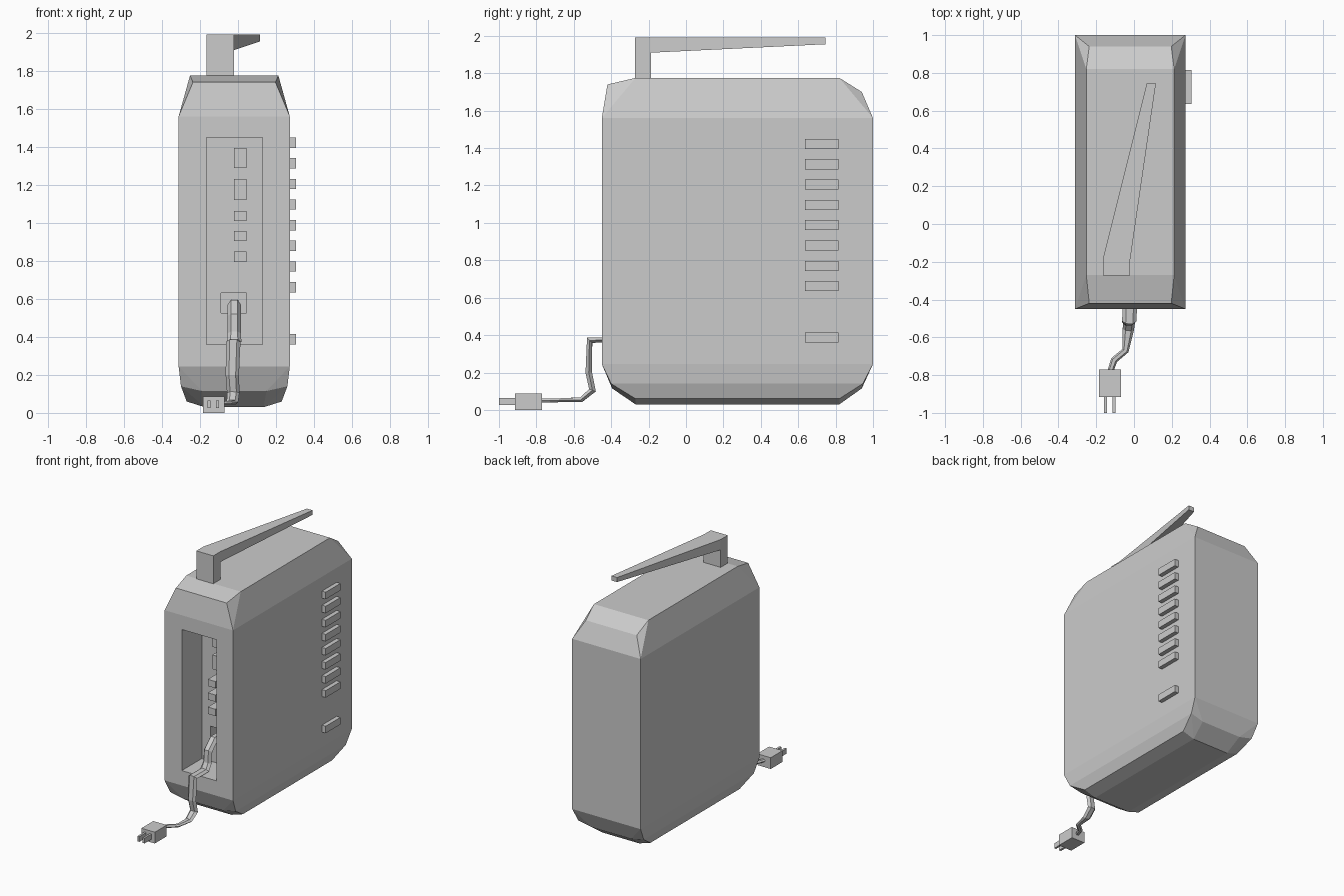
import bpy, bmesh, math
from mathutils import Vector

if "Cube" in bpy.data.objects:
    bpy.data.objects.remove(bpy.data.objects["Cube"])

grey = bpy.data.materials.new("light_grey")
grey.diffuse_color = (0.6, 0.6, 0.6, 1)
grey.use_nodes = True
grey.node_tree.nodes["Principled BSDF"].inputs["Base Color"].default_value = grey.diffuse_color


def finish(name, bm):
    bmesh.ops.recalc_face_normals(bm, faces=bm.faces)
    me = bpy.data.meshes.new(name)
    bm.to_mesh(me)
    bm.free()
    me.materials.append(grey)
    ob = bpy.data.objects.new(name, me)
    bpy.context.collection.objects.link(ob)
    return ob


def box(name, x0, x1, y0, y1, z0, z1):
    bm = bmesh.new()
    bmesh.ops.create_cube(bm, size=1)
    for v in bm.verts:
        v.co = ((x0 + x1) / 2 + v.co.x * (x1 - x0),
                (y0 + y1) / 2 + v.co.y * (y1 - y0),
                (z0 + z1) / 2 + v.co.z * (z1 - z0))
    return finish(name, bm)


def ring(bm, pts):
    return [bm.verts.new(p) for p in pts]


def loft(name, sections):
    bm = bmesh.new()
    rings = [ring(bm, s) for s in sections]
    n = len(rings[0])
    for a, b in zip(rings, rings[1:]):
        for i in range(n):
            bm.faces.new((a[i], a[(i + 1) % n], b[(i + 1) % n], b[i]))
    bm.faces.new(rings[0])
    bm.faces.new(rings[-1])
    return finish(name, bm)


# Body: hull of chamfered edge lines, each (x half width, y, z) about x = CX
CX = -0.02
edges = [(0.2925, -0.45, 0.245), (0.2925, 1.0, 0.245),
         (0.2925, -0.45, 1.56), (0.2925, 1.0, 1.56),
         (0.2325, -0.27, 1.775), (0.2325, 0.82, 1.775),
         (0.217, -0.42, 1.74), (0.217, 0.94, 1.70),
         (0.28, -0.40, 0.14), (0.28, 0.945, 0.14),
         (0.17, -0.395, 0.115), (0.17, 0.94, 0.115),
         (0.25, -0.27, 0.06), (0.25, 0.82, 0.06),
         (0.155, -0.27, 0.03), (0.155, 0.82, 0.03)]
bm = bmesh.new()
for w, y, z in edges:
    for s in (-1, 1):
        bm.verts.new((CX + s * w, y, z))
bmesh.ops.convex_hull(bm, input=bm.verts)
bmesh.ops.dissolve_limit(bm, angle_limit=0.01, verts=bm.verts, edges=bm.edges)
body = finish("body", bm)

# Front recess and cord socket
cutters = [box("recess_cutter", -0.165, 0.13, -0.6, -0.206, 0.36, 1.45),
           box("socket_cutter", -0.09, 0.045, -0.5, -0.13, 0.525, 0.63)]
for c in cutters:
    m = body.modifiers.new(c.name, 'BOOLEAN')
    m.operation = 'DIFFERENCE'
    m.solver = 'EXACT'
    m.object = c
    c.hide_render = True
    c.hide_viewport = True
    c.display_type = 'WIRE'

# Buttons inside the recess
for z0, z1, y in ((1.29, 1.395, -0.28), (1.12, 1.23, -0.285), (1.01, 1.062, -0.34),
                  (0.905, 0.958, -0.34), (0.795, 0.848, -0.34)):
    box("recess_button", -0.02, 0.045, y, -0.2, z0, z1)

# Ribs on the right side
for z in [1.395 - 0.1086 * i for i in range(8)] + [0.36]:
    box("side_rib", 0.265, 0.305, 0.635, 0.815, z, z + 0.054)

# Handle: post plus tapering angled arm
box("handle_post", -0.165, -0.02, -0.273, -0.187, 1.76, 1.99)


def arm_section(x0, x1, y, z0):
    return [(x0, y, z0), (x1, y, z0), (x1, y, 1.99), (x0, y, 1.99)]


loft("handle_arm", [arm_section(-0.165, -0.02, -0.187, 1.91),
                    arm_section(0.068, 0.116, 0.745, 1.955)])

# Cord: six-sided tube along a path of (x, y, z, half width, half thickness)
path = [(-0.02, -0.14, 0.57, 0.035, 0.03), (-0.02, -0.27, 0.57, 0.035, 0.03),
        (-0.02, -0.335, 0.51, 0.035, 0.028), (-0.02, -0.345, 0.42, 0.035, 0.025),
        (-0.02, -0.38, 0.375, 0.038, 0.018), (-0.025, -0.515, 0.373, 0.038, 0.022),
        (-0.03, -0.52, 0.2, 0.035, 0.02), (-0.025, -0.50, 0.105, 0.033, 0.022),
        (-0.03, -0.56, 0.055, 0.03, 0.015), (-0.045, -0.67, 0.052, 0.018, 0.012),
        (-0.105, -0.72, 0.05, 0.018, 0.012), (-0.125, -0.78, 0.05, 0.016, 0.012)]
P = [Vector(p[:3]) for p in path]
sections = []
for i, p in enumerate(path):
    a = (P[i] - P[max(i - 1, 0)]).normalized()
    b = (P[min(i + 1, len(P) - 1)] - P[i]).normalized()
    t = (a + b).normalized()
    side = (Vector((1, 0, 0)) - t * t.x).normalized()
    up = t.cross(side)
    sections.append([P[i] + side * p[3] * math.cos(k * math.pi / 3)
                     + up * p[4] * math.sin(k * math.pi / 3) for k in range(6)])
loft("power_cord", sections)

# Plug and prongs
box("plug", -0.185, -0.07, -0.915, -0.77, 0.0, 0.087)
for x in (-0.16, -0.115):
    box("plug_prong", x, x + 0.016, -1.0, -0.9, 0.025, 0.065)
